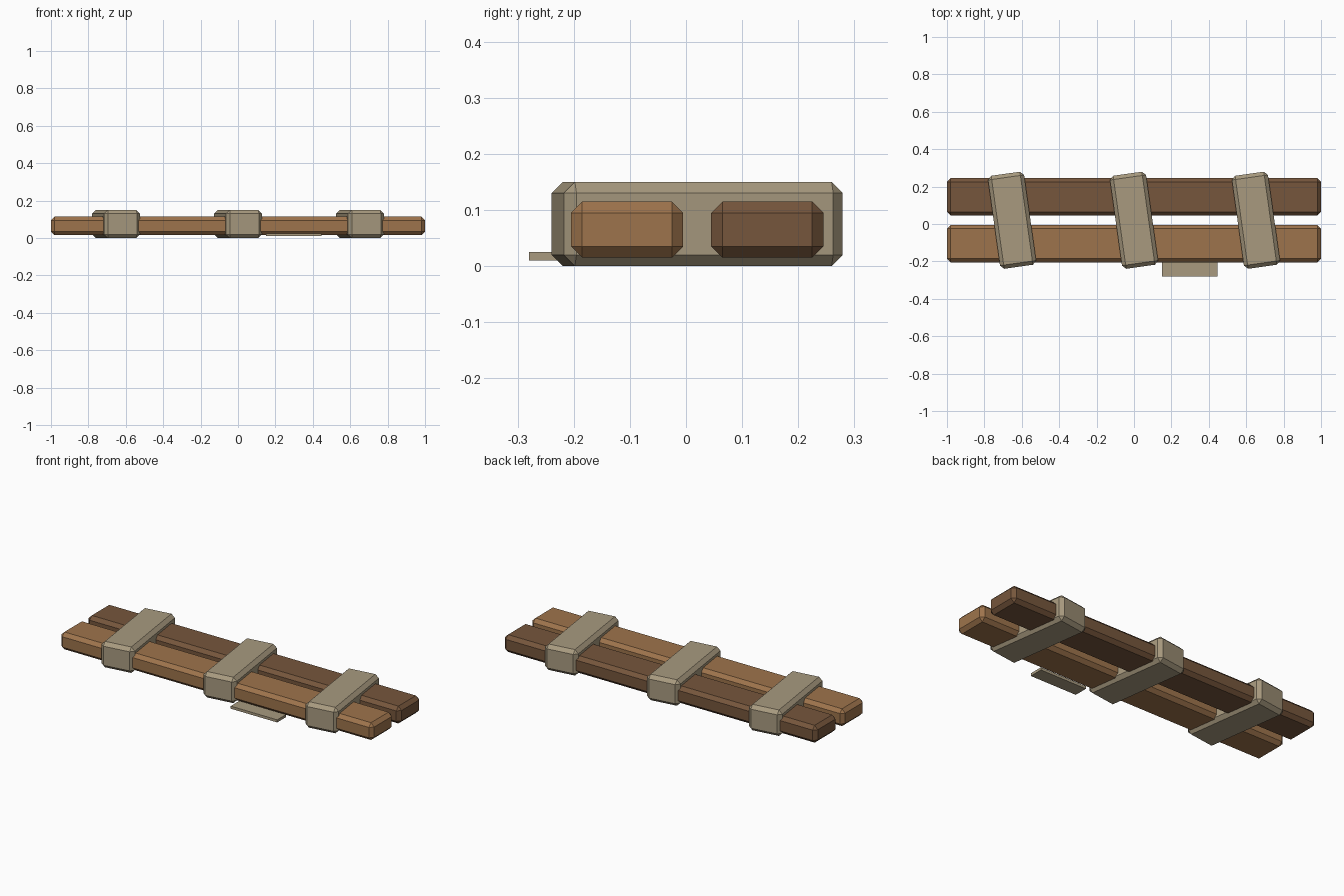
import bpy
import bmesh
import math
from mathutils import Matrix

if "Cube" in bpy.data.objects:
    bpy.data.objects.remove(bpy.data.objects["Cube"])


def material(name, rgb):
    # sRGB 0-255 to linear
    lin = [((c / 255 + 0.055) / 1.055) ** 2.4 for c in rgb]
    m = bpy.data.materials.new(name)
    m.diffuse_color = (*lin, 1.0)
    m.use_nodes = True
    m.node_tree.nodes["Principled BSDF"].inputs["Base Color"].default_value = m.diffuse_color
    return m


def chamfered_box(name, centre, size, mat, chamfer=0.0, turn=0.0):
    bm = bmesh.new()
    bmesh.ops.create_cube(bm, size=1.0, matrix=Matrix.Diagonal((*size, 1.0)))
    if chamfer:
        bmesh.ops.bevel(bm, geom=bm.edges[:], offset=chamfer, segments=1,
                        affect='EDGES', profile=0.5)
    mesh = bpy.data.meshes.new(name)
    bm.to_mesh(mesh)
    bm.free()
    mesh.materials.append(mat)
    ob = bpy.data.objects.new(name, mesh)
    ob.location = centre
    ob.rotation_euler.z = math.radians(turn)
    bpy.context.collection.objects.link(ob)
    return ob


light_wood = material("light_wood", (158, 116, 76))
dark_wood = material("dark_wood", (118, 86, 60))
cloth = material("tan_cloth", (168, 154, 127))

# Two parallel boards
chamfered_box("front_board", (0, -0.105, 0.065), (2.0, 0.2, 0.1), light_wood, 0.02)
chamfered_box("back_board", (0, 0.145, 0.065), (2.0, 0.2, 0.1), dark_wood, 0.02)

# Three slanted wrappings around the boards
for label, x in (("left", -0.652), ("middle", 0.0), ("right", 0.652)):
    chamfered_box(label + "_wrap", (x, 0.02, 0.075), (0.195, 0.502, 0.15),
                  cloth, 0.02, turn=8)

# Loose strip at the front edge
chamfered_box("loose_strip", (0.298, -0.24, 0.0175), (0.297, 0.08, 0.015), cloth)
